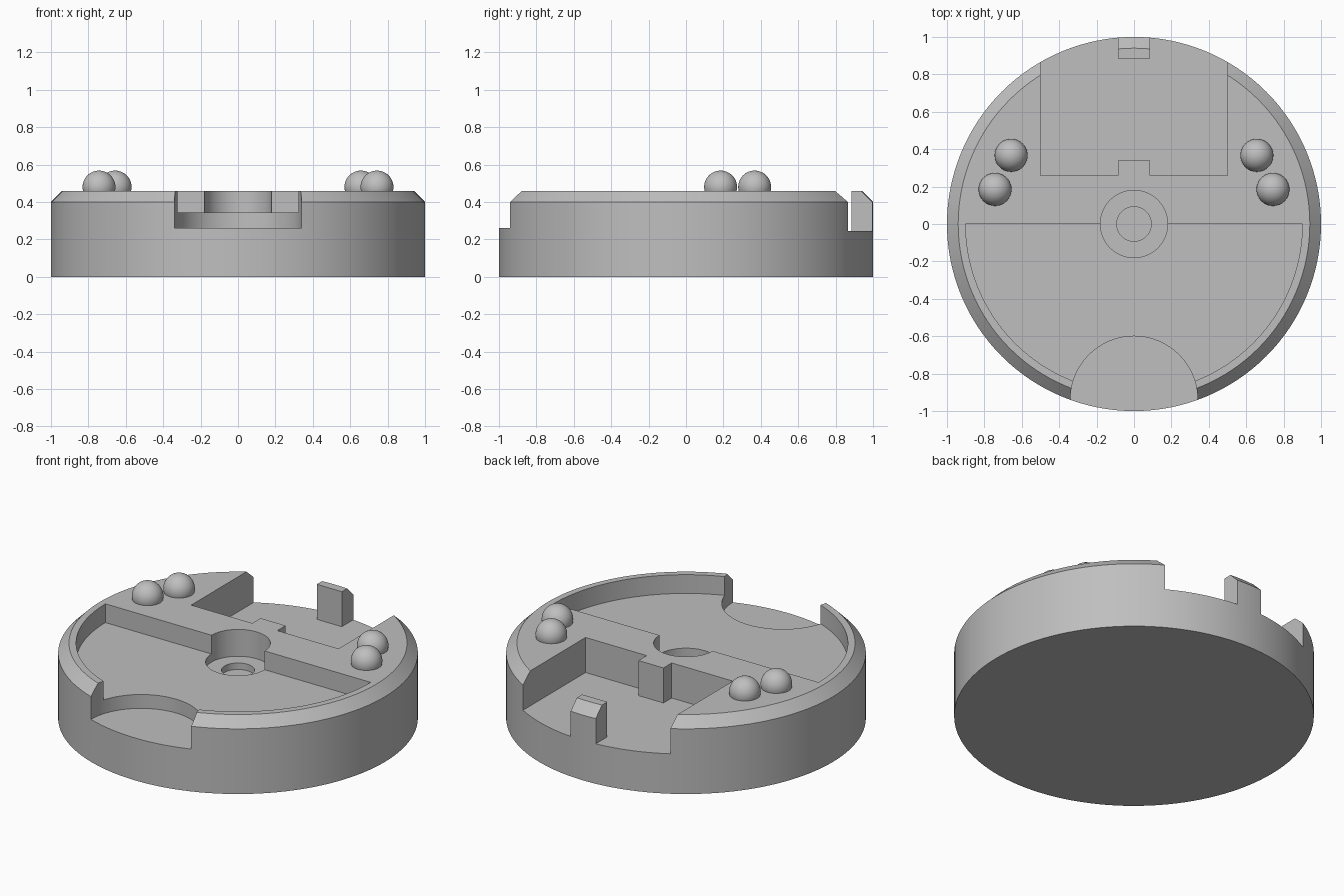
import bpy, bmesh
from math import sin, cos, pi, radians

if "Cube" in bpy.data.objects:
    bpy.data.objects.remove(bpy.data.objects["Cube"], do_unlink=True)

grey = bpy.data.materials.new("plain grey")
grey.use_nodes = True
grey.diffuse_color = (0.52, 0.52, 0.52, 1)
grey.node_tree.nodes["Principled BSDF"].inputs["Base Color"].default_value = (0.52, 0.52, 0.52, 1)

TOP, RIM, CHAMFER = 0.46, 0.40, 0.06


def arc(radius, cy=0, start=0, end=2 * pi, steps=128):
    """Outline points on an arc; a full turn leaves out the repeated end."""
    count = steps if end - start >= 2 * pi else steps + 1
    angles = [start + (end - start) * i / steps for i in range(count)]
    return [(radius * cos(a), cy + radius * sin(a)) for a in angles]


def add_object(name, bm):
    bmesh.ops.recalc_face_normals(bm, faces=bm.faces)
    mesh = bpy.data.meshes.new(name)
    bm.to_mesh(mesh)
    bm.free()
    mesh.materials.append(grey)
    obj = bpy.data.objects.new(name, mesh)
    bpy.context.collection.objects.link(obj)
    return obj


def loft(name, sections):
    """Closed solid through matching outlines, each given as (points, z)."""
    bm = bmesh.new()
    rings = [[bm.verts.new((x, y, z)) for x, y in pts] for pts, z in sections]
    for low, high in zip(rings, rings[1:]):
        for i in range(len(low)):
            bm.faces.new((low[i - 1], low[i], high[i], high[i - 1]))
    bm.faces.new(rings[0])
    bm.faces.new(rings[-1])
    return add_object(name, bm)


def smooth(obj):
    bpy.ops.object.select_all(action='DESELECT')
    obj.select_set(True)
    bpy.context.view_layer.objects.active = obj
    bpy.ops.object.shade_smooth_by_angle(angle=radians(30))


# Round body with a chamfered top rim
body = loft("round_base", [(arc(1), 0), (arc(1), RIM), (arc(1 - CHAMFER), TOP)])

# Rear pocket outline leaves a key block on its wall and a clip post at the rim
half, key = 0.50, 0.085
right_side = [(key, 0.34), (key, 0.26), (half, 0.26), (half, 1.1), (key, 1.1), (key, 0.885)]
rear_outline = right_side + [(-x, y) for x, y in reversed(right_side)]

# Recess name, outline, floor height
recesses = [
    ("half_round_pocket", arc(0.90, start=pi, end=2 * pi), 0.345),
    ("front_scoop", arc(0.34, cy=-0.94), 0.26),
    ("hub_recess", arc(0.18, steps=64), 0.295),
    ("hub_bore", arc(0.092, steps=48), 0.255),
    ("rear_pocket", rear_outline, 0.245),
]
for name, outline, floor in recesses:
    cutter = loft(name + "_cutter", [(outline, floor), (outline, 0.7)])
    cutter.hide_render = True
    cut = body.modifiers.new(name, 'BOOLEAN')
    cut.operation = 'DIFFERENCE'
    cut.solver = 'EXACT'
    cut.object = cutter
    bpy.context.view_layer.objects.active = body
    bpy.ops.object.modifier_apply(modifier=name)
    bpy.data.objects.remove(cutter, do_unlink=True)
smooth(body)

# Two pairs of ball studs sunk into the top
for side, sign in (("left", 1), ("right", -1)):
    for place, x, y in (("rear", 0.657, 0.367), ("front", 0.743, 0.185)):
        bm = bmesh.new()
        bmesh.ops.create_uvsphere(bm, u_segments=40, v_segments=24, radius=0.088)
        bmesh.ops.translate(bm, verts=bm.verts, vec=(sign * x, y, 0.48))
        smooth(add_object(f"{side}_{place}_ball_stud", bm))
